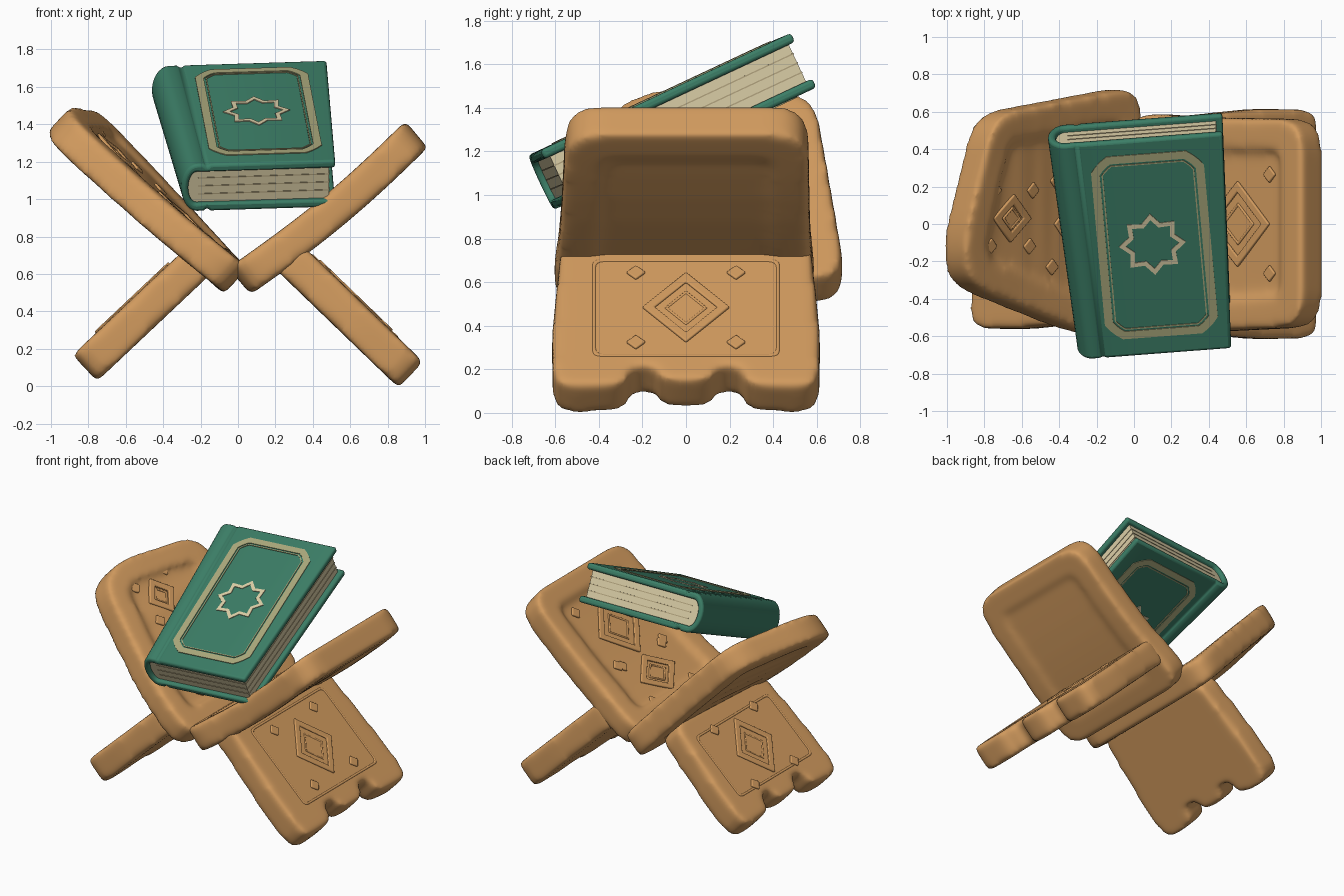
import bpy, bmesh, math
from mathutils import Matrix, Vector

if "Cube" in bpy.data.objects:
    bpy.data.objects.remove(bpy.data.objects["Cube"])


def material(name, rgb):
    m = bpy.data.materials.new(name)
    m.use_nodes = True
    m.diffuse_color = (*rgb, 1)
    m.node_tree.nodes["Principled BSDF"].inputs["Base Color"].default_value = (*rgb, 1)
    return m


WOOD = material("carved_wood", (0.64, 0.325, 0.112))
GREEN = material("green_cover", (0.045, 0.21, 0.135))
GOLD = material("dull_gold", (0.40, 0.39, 0.20))
CREAM = material("cream_paper", (0.70, 0.61, 0.38))
TAN = material("page_lines", (0.45, 0.37, 0.21))


# --- outline helpers ---
def ccw(poly):
    pts = [Vector(p) for p in poly]
    area = sum(a.cross(b) for a, b in zip(pts, pts[1:] + pts[:1]))
    return pts if area > 0 else pts[::-1]


def inset(poly, d):
    pts, out = ccw(poly), []
    for i, p in enumerate(pts):
        e1 = (p - pts[i - 1]).normalized()
        e2 = (pts[(i + 1) % len(pts)] - p).normalized()
        n1, n2 = Vector((-e1.y, e1.x)), Vector((-e2.y, e2.x))
        out.append(p + (n1 + n2) / (1 + n1.dot(n2)) * d)
    return out


def rounded(poly, r, steps=4):
    pts, out = ccw(poly), []
    for i, p in enumerate(pts):
        a, b = pts[i - 1] - p, pts[(i + 1) % len(pts)] - p
        a = p + a.normalized() * min(r, a.length * 0.45)
        b = p + b.normalized() * min(r, b.length * 0.45)
        for k in range(steps + 1):
            t = k / steps
            out.append(a * (1 - t) ** 2 + p * 2 * t * (1 - t) + b * t * t)
    return out


def prism(bm, outer, z0, z1, inner=None):
    """Solid slab, or a ring when an inner outline is given."""
    def loop(pts, z):
        return [bm.verts.new((p[0], p[1], z)) for p in pts]

    def bridge(a, b):
        for i in range(len(a)):
            j = (i + 1) % len(a)
            bm.faces.new((a[i], a[j], b[j], b[i]))
    lo, hi = loop(outer, z0), loop(outer, z1)
    bridge(lo, hi)
    if inner:
        ilo, ihi = loop(inner, z0), loop(inner, z1)
        bridge(ihi, ilo)
        bridge(hi, ihi)
        bridge(ilo, lo)
    else:
        bm.faces.new(hi)
        bm.faces.new(lo[::-1])


def finish(bm, name, mat, matrix, bevel=0.0, sculpt=False):
    for v in bm.verts:
        v.co = matrix @ v.co
    bmesh.ops.recalc_face_normals(bm, faces=bm.faces)
    mesh = bpy.data.meshes.new(name)
    bm.to_mesh(mesh)
    bm.free()
    mesh.materials.append(mat)
    ob = bpy.data.objects.new(name, mesh)
    bpy.context.collection.objects.link(ob)
    bpy.ops.object.select_all(action='DESELECT')
    ob.select_set(True)
    bpy.context.view_layer.objects.active = ob
    if sculpt:
        rm = ob.modifiers.new("fuse", 'REMESH')
        rm.mode, rm.voxel_size, rm.use_smooth_shade = 'VOXEL', 0.018, True
        sm = ob.modifiers.new("soften", 'SMOOTH')
        sm.factor, sm.iterations = 0.5, 22
        bpy.ops.object.shade_smooth()
    else:
        if bevel:
            bv = ob.modifiers.new("round", 'BEVEL')
            bv.width, bv.segments = bevel, 3
            bv.limit_method, bv.angle_limit = 'ANGLE', math.radians(50)
        bpy.ops.object.shade_smooth_by_angle(angle=math.radians(40))


def along(p0, p1):
    """Frame with x running down the plank, z out of its upper face."""
    a, b = Vector((p0[0], 0, p0[1])), Vector((p1[0], 0, p1[1]))
    u = (b - a).normalized()
    v = Vector((0, math.copysign(1, u.x), 0))
    w = u.cross(v)
    m = Matrix((u, v, w)).transposed().to_4x4()
    m.translation = a
    return m, (b - a).length


def diamond(cu, cv, ru, rv):
    return [(cu + ru, cv), (cu, cv + rv), (cu - ru, cv), (cu, cv - rv)]


def warp(bm, twist, sag):
    """Twist a plank about its length and let its middle sag."""
    for v in bm.verts:
        v.co.z += twist * v.co.x * v.co.y - sag * math.sin(math.pi * v.co.x / 1.2)


def motifs(bm, base, items):
    """Raised diamonds, each with an inner diamond and four studs."""
    for cu, cv, ru, rv in items:
        d = diamond(cu, cv, ru, rv)
        prism(bm, ccw(d), base - 0.02, base + 0.014, inset(d, 0.042))
        d = diamond(cu, cv, ru * 0.5, rv * 0.5)
        prism(bm, ccw(d), base - 0.02, base + 0.007, inset(d, 0.014))
        for su in (-1, 1):
            for sv in (-1, 1):
                s = diamond(cu + su * ru, cv + sv * rv * 1.15, 0.045, 0.045)
                prism(bm, ccw(s), base - 0.02, base + 0.014)


def board(name, p0, p1, outline, items, twist, sag):
    m, _ = along(p0, p1)
    body, carved = bmesh.new(), bmesh.new()
    # slab with a raised rim above and below, subdivided so that it can bend
    prism(body, rounded(outline, 0.17), -0.08, 0.06)
    prism(body, rounded(outline, 0.17), -0.094, 0.092, rounded(inset(outline, 0.17), 0.06))
    for k in range(1, 8):
        bmesh.ops.bisect_plane(body, geom=body.verts[:] + body.edges[:] + body.faces[:],
                               plane_co=(k * 0.15, 0, 0), plane_no=(1, 0, 0))
    motifs(carved, 0.06, items)
    for bm in (body, carved):
        warp(bm, twist, sag)
    finish(body, name, WOOD, m, sculpt=True)
    finish(carved, name + "_carving", WOOD, m, bevel=0.01)


# --- upper boards forming the cradle ---
board("left_board", (0.04, 0.585), (0.95, 1.345),
      [(-0.04, -0.62), (0.4, -0.58), (1.19, -0.55), (1.19, 0.56), (0.4, 0.57), (-0.04, 0.60)],
      [(0.7, 0, 0.23, 0.23), (0.29, 0, 0.16, 0.2)], twist=0, sag=0.03)
board("right_board", (-0.04, 0.59), (-0.93, 1.42),
      [(-0.04, 0.62), (0.35, 0.58), (1.18, 0.33), (1.26, 0.1), (1.12, -0.59), (-0.04, -0.74)],
      [(0.9, -0.03, 0.14, 0.13), (0.4, 0, 0.19, 0.2)], twist=-0.125, sag=0.0)


# --- lower legs with scalloped feet ---
def leg(name, p0, p1, wide):
    m, n = along(p0, p1)
    half = [(n - 0.03, 0.12), (n - 0.13, 0.15), (n - 0.13, 0.25),
            (n, 0.28), (n + 0.01, 0.62), (n * 0.6, 0.625), (0, 0.58)]
    outline = [(u, v * wide) for u, v in half] + [(u, -v * wide) for u, v in half[::-1]]
    bm = bmesh.new()
    prism(bm, rounded(outline, 0.1), -0.096, 0.096)
    finish(bm, name, WOOD, m, sculpt=True)
    top, end = 0.15, n - 0.18
    frame = [(top, -0.43), (end, -0.43), (end, 0.43), (top, 0.43)]
    bm = bmesh.new()
    motifs(bm, 0.093, [((top + end) / 2, 0, 0.23, 0.2)])
    prism(bm, rounded(frame, 0.04), 0.072, 0.1, rounded(inset(frame, 0.016), 0.04))
    finish(bm, name + "_carving", WOOD, m, bevel=0.008)


leg("left_leg", (0.22, 0.74), (0.92, 0.065), 0.985)
leg("right_leg", (-0.2, 0.68), (-0.815, 0.1), 0.9)

# --- book: cover shell and pages share one spine arc ---
BOOK = (Matrix.Translation((0.025, -0.07, 1.335)) @ Matrix.Rotation(math.radians(5.2), 4, 'Z')
        @ Matrix.Rotation(math.radians(25), 4, 'X') @ Matrix.Rotation(math.radians(-2), 4, 'Y'))
ON_SIDE = Matrix.Rotation(math.radians(90), 4, 'X')
FORE_EDGE, HALF_L, HALF_T, SKIN = 0.465, 0.635, 0.138, 0.045


def book_part(bm, name, mat, turn, bevel=0.0):
    """Book bodies narrow a little toward the front end."""
    for v in bm.verts:
        v.co = turn @ v.co
        v.co.x = 0.03 + (v.co.x - 0.01) * (0.973 + 0.1 * v.co.y)
    finish(bm, name, mat, BOOK, bevel)


def spine_arc(cx, rx, rz, n=14):
    angles = [math.pi * (0.5 + i / n) for i in range(n + 1)]
    return [(cx + rx * math.cos(a), rz * math.sin(a)) for a in angles]


def hinge(s):
    return [(-0.27, s * HALF_T), (-0.29, s * (HALF_T - 0.016)), (-0.31, s * HALF_T)]


inner_arc = spine_arc(-0.35, 0.05, HALF_T - SKIN)
shell = ([(FORE_EDGE, HALF_T)] + hinge(1) + spine_arc(-0.35, 0.09, HALF_T) + hinge(-1)[::-1]
         + [(FORE_EDGE, -HALF_T), (FORE_EDGE, SKIN - HALF_T)] + inner_arc[::-1]
         + [(FORE_EDGE, HALF_T - SKIN)])
bm = bmesh.new()
prism(bm, shell, -HALF_L, HALF_L)
book_part(bm, "book_cover", GREEN, ON_SIDE, bevel=0.016)

edge = FORE_EDGE - 0.035
bm = bmesh.new()
prism(bm, inner_arc + [(edge, SKIN - HALF_T), (edge, HALF_T - SKIN)], 0.03 - HALF_L, HALF_L - 0.03)
book_part(bm, "pages", CREAM, ON_SIDE)

# thin lines along the page edges
bm = bmesh.new()
for z in (-0.05, -0.003, 0.044):
    y = HALF_L - 0.027
    prism(bm, [(-0.34, -y), (edge + 0.003, -y), (edge + 0.003, y), (-0.34, y)], z, z + 0.006)
book_part(bm, "page_edge_lines", TAN, Matrix.Identity(4))

# --- painted border and star on both covers ---
cx, cy, w, l, c = 0.085, 0.012, 0.303, 0.54, 0.045
border = []
for sx, sy in ((1, 1), (-1, 1), (-1, -1), (1, -1)):
    corner = [(w, l - 2 * c), (w - c * 0.6, l - c * 1.2), (w - c * 1.2, l - c * 0.6), (w - 2 * c, l)]
    corner = corner if sx * sy > 0 else corner[::-1]
    border += [(cx + sx * x, cy + sy * y) for x, y in corner]
star = []
for i in range(16):
    r = 0.18 if i % 2 == 0 else 0.132
    a = math.tau * i / 16
    star.append((cx - 0.01 + r * math.cos(a), cy + 0.005 + r * math.sin(a)))
for side, s in (("front", 1), ("back", -1)):
    z0, z1 = s * (HALF_T - 0.003), s * (HALF_T + 0.005)
    for part, shape, d, mat in (("border", border, 0.045, GOLD), ("star", star, 0.024, CREAM)):
        bm = bmesh.new()
        prism(bm, ccw(shape), z0, z1, inset(shape, d))
        if part == "border":
            line = inset(shape, 0.055)
            prism(bm, line, z0, z1, inset(line, 0.007))
        finish(bm, side + "_" + part, mat, BOOK)
